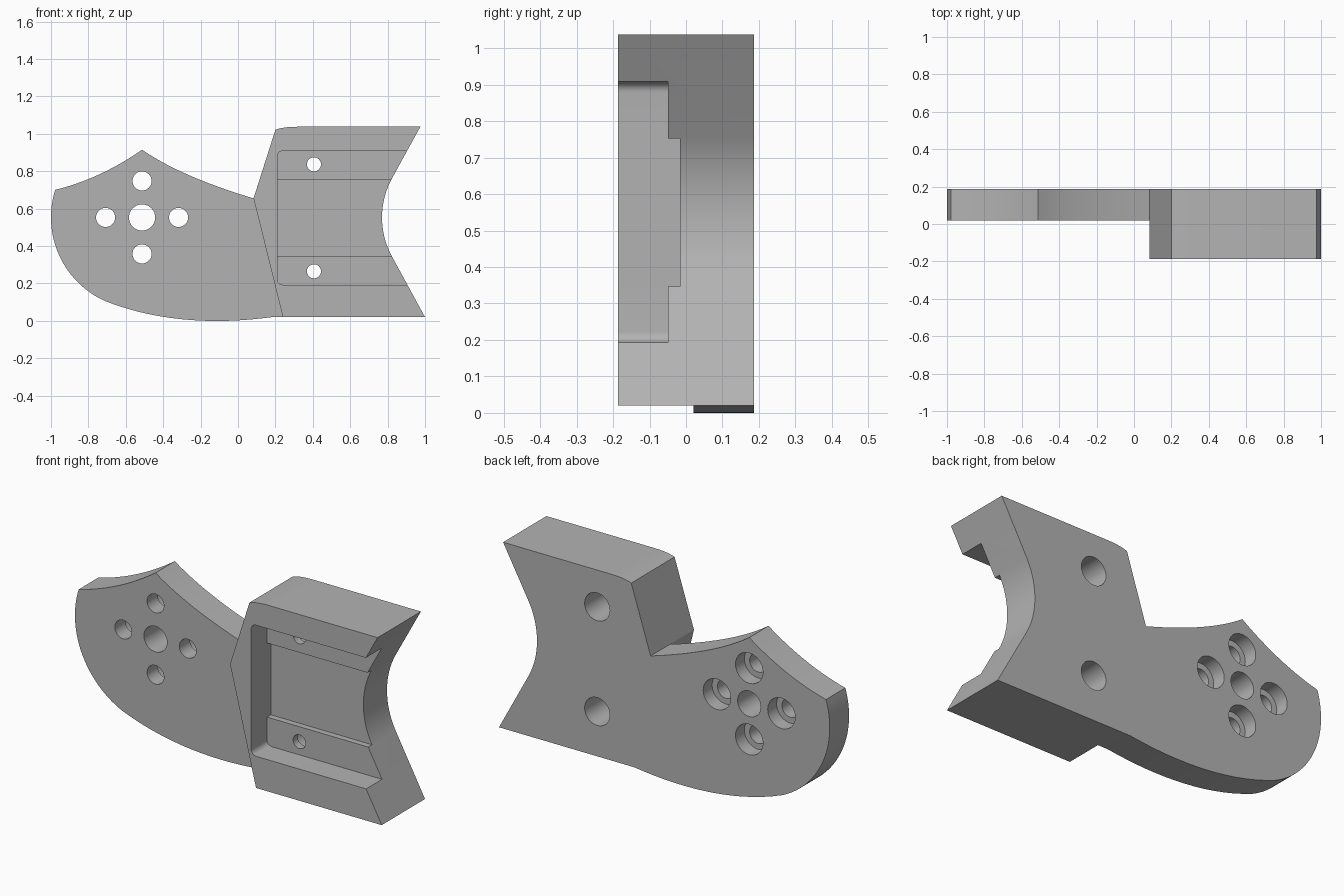
import bpy, bmesh, math
from mathutils import Vector
from mathutils.geometry import interpolate_bezier

if "Cube" in bpy.data.objects:
    bpy.data.objects.remove(bpy.data.objects["Cube"])

grey = bpy.data.materials.new("plain grey")
grey.use_nodes = True
grey.diffuse_color = (0.45, 0.45, 0.45, 1)
grey.node_tree.nodes["Principled BSDF"].inputs["Base Color"].default_value = grey.diffuse_color

FRONT, BACK, PLATE_FRONT = -0.187, 0.187, 0.02
MID = 0.553  # height of the horizontal centre line


def prism(name, outline, y0, y1):
    """Extrude an (x, z) outline from y0 to y1."""
    bm = bmesh.new()
    face = bm.faces.new([bm.verts.new((x, y0, z)) for x, z in outline])
    ext = bmesh.ops.extrude_face_region(bm, geom=[face])
    moved = [v for v in ext["geom"] if isinstance(v, bmesh.types.BMVert)]
    bmesh.ops.translate(bm, verts=moved, vec=(0, y1 - y0, 0))
    bmesh.ops.recalc_face_normals(bm, faces=bm.faces)
    mesh = bpy.data.meshes.new(name)
    bm.to_mesh(mesh)
    bm.free()
    mesh.materials.append(grey)
    obj = bpy.data.objects.new(name, mesh)
    bpy.context.collection.objects.link(obj)
    return obj


def arc(cx, cz, r, a0, a1, n):
    angles = [math.radians(a0 + (a1 - a0) * i / n) for i in range(n + 1)]
    return [(cx + r * math.cos(a), cz + r * math.sin(a)) for a in angles]


def bezier(a, b, c, d, n=16):
    pts = interpolate_bezier(*(Vector((*p, 0)) for p in (a, b, c, d)), n)
    return [(p.x, p.y) for p in pts]


def cut(body, cutter):
    cutter.hide_render = True
    mod = body.modifiers.new("cut", 'BOOLEAN')
    mod.operation, mod.solver, mod.object = 'DIFFERENCE', 'EXACT', cutter
    bpy.context.view_layer.objects.active = body
    bpy.ops.object.modifier_apply(modifier=mod.name)
    bpy.data.objects.remove(cutter)


def drill(body, x, z, r, y0, y1):
    cut(body, prism("drill", arc(x, z, r, 0, 352.5, 47), y0, y1))


# Whole silhouette, anticlockwise from the rounded end
peak, notch = (-0.513, 0.915), (0.083, 0.655)
outline = arc(-0.51, MID, 0.49, 162.5, 245.5, 28)
outline += bezier(outline[-1], (-0.42, -0.01), (-0.1, -0.018), (0.18, 0.02))[1:]
outline += [(0.24, 0.02), (1.0, 0.02)]
outline += arc(1.205, MID, 0.435, 208, 152, 20)
outline += [(0.975, 1.038)]
outline += bezier((0.32, 1.038), (0.27, 1.038), (0.23, 1.033), (0.2, 1.022), 8)
outline += bezier(notch, (-0.1, 0.71), (-0.34, 0.795), peak)
outline += bezier(peak, (-0.65, 0.82), (-0.8, 0.745), outline[0])[1:-1]
body = prism("mounting_bracket", outline, FRONT, BACK)

# Thin the rounded plate in front of the slanted block edge
slope = (0.24 - notch[0]) / (notch[1] - 0.02)
edge = lambda z: notch[0] + slope * (notch[1] - z)
cut(body, prism("plate_recess", [(-1.2, -0.2), (edge(-0.2), -0.2),
                                 (edge(1.2), 1.2), (-1.2, 1.2)], -0.5, PLATE_FRONT))

# Pocket with rounded inner corners and a deeper central channel
r = 0.03
pocket = [(1.3, 0.193), (1.3, 0.909)]
pocket += arc(0.21 + r, 0.909 - r, r, 90, 180, 8) + arc(0.21 + r, 0.193 + r, r, 180, 270, 8)
cut(body, prism("pocket", pocket, -0.5, -0.05))
cut(body, prism("channel", [(0.21, 0.347), (1.3, 0.347), (1.3, 0.752), (0.21, 0.752)],
                -0.4, -0.017))

# Counterbored block holes
for side in (-1, 1):
    z = 0.551 + side * 0.286
    drill(body, 0.406, z, 0.0375, -0.3, 0.3)
    drill(body, 0.406, z, 0.076, -0.01, 0.3)

# Plate centre hole and four counterbored holes around it
drill(body, -0.513, MID, 0.07, -0.3, 0.3)
for i in range(4):
    x = -0.513 + 0.195 * math.cos(i * math.pi / 2)
    z = MID + 0.195 * math.sin(i * math.pi / 2)
    drill(body, x, z, 0.051, -0.3, 0.3)
    drill(body, x, z, 0.083, 0.11, 0.3)

body.select_set(True)
bpy.context.view_layer.objects.active = body
bpy.ops.object.shade_smooth_by_angle(angle=math.radians(20))
